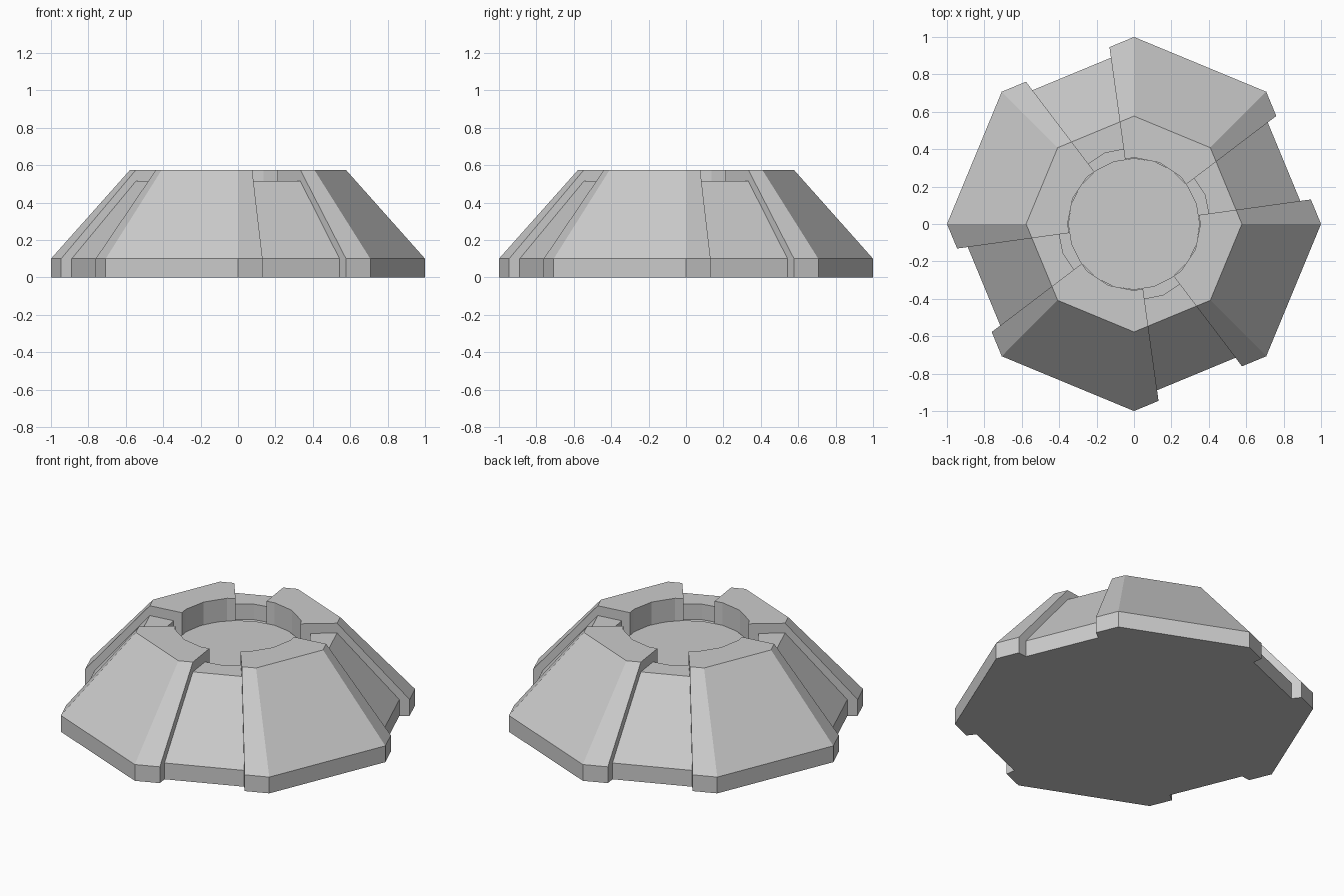
import bpy, bmesh
from math import cos, sin, radians

if "Cube" in bpy.data.objects:
    bpy.data.objects.remove(bpy.data.objects["Cube"])


def poly_r(sides, deg):
    # radius factor of a regular polygon (vertex on +x) at a given angle
    step = 360 / sides
    return cos(radians(step / 2)) / cos(radians(deg % step - step / 2))


def sweep(name, profile, angles, closed):
    # profile rows: (radius, z, polygon sides); swept about z through the angles
    bm = bmesh.new()
    rings = []
    for a in angles:
        rings.append([bm.verts.new((r * poly_r(n, a) * cos(radians(a)),
                                    r * poly_r(n, a) * sin(radians(a)), z))
                      for r, z, n in profile])
    k = len(profile)
    count = len(rings) if closed else len(rings) - 1
    for i in range(count):
        p, q = rings[i], rings[(i + 1) % len(rings)]
        for j in range(k - 1 if closed else k):
            m = (j + 1) % k
            bm.faces.new((p[j], q[j], q[m], p[m]))
    if closed:
        bm.faces.new([r[0] for r in rings])
        bm.faces.new([r[-1] for r in rings])
    else:
        bm.faces.new(rings[0])
        bm.faces.new(rings[-1])
    bmesh.ops.recalc_face_normals(bm, faces=bm.faces)
    me = bpy.data.meshes.new(name)
    bm.to_mesh(me)
    bm.free()
    ob = bpy.data.objects.new(name, me)
    bpy.context.collection.objects.link(ob)
    return ob


FLOOR = 0.42

# Recessed octagonal core with a round well in the top
core = [(0.94, 0, 8), (0.94, 0.1, 8), (0.577, 0.515, 8),
        (0.41, 0.515, 16), (0.41, FLOOR, 16)]
sweep("core", core, [22.5 * i for i in range(16)], True)

# Four raised armour plates wrapped over the core
plate = [(1, 0, 8), (1, 0.1, 8), (0.577, 0.575, 8), (0.355, 0.575, 16),
         (0.355, FLOOR, 16), (0.41, FLOOR, 16), (0.41, 0.515, 16),
         (0.577, 0.515, 8), (0.94, 0.1, 8), (0.94, 0, 8)]
for i in range(4):
    sweep("armour_plate", plate,
          [a + 90 * i for a in (37.2, 45, 67.5, 90, 97.9)], False)

# Low disc on the floor of the well
bpy.ops.mesh.primitive_cylinder_add(vertices=20, radius=0.352, depth=0.03,
                                    location=(0, 0, FLOOR + 0.003))
bpy.context.object.name = "well_disc"
